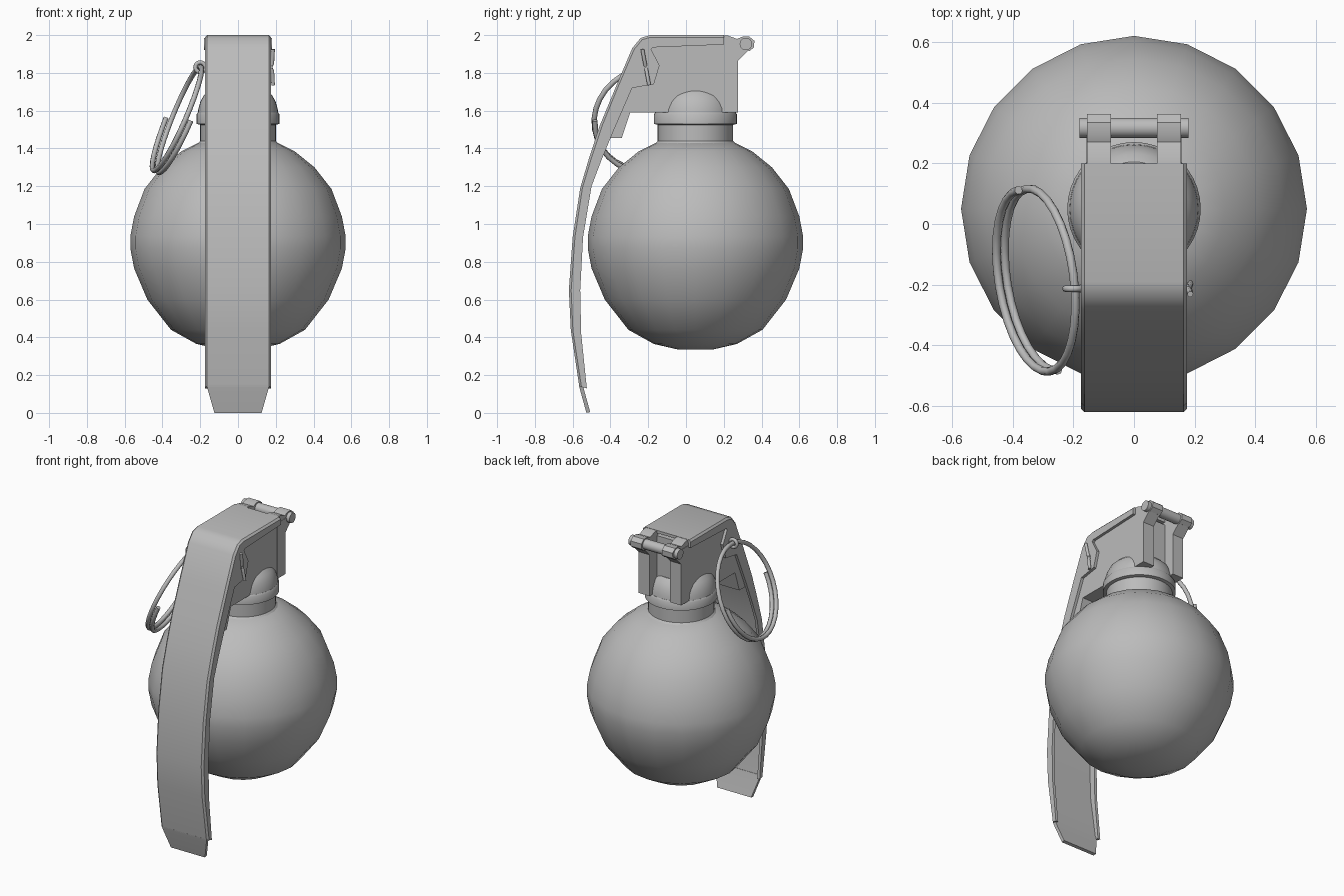
import bpy, bmesh
from math import sin, cos, pi, radians
from mathutils import Vector

if "Cube" in bpy.data.objects:
    bpy.data.objects.remove(bpy.data.objects["Cube"], do_unlink=True)

# One painted-metal colour for everything
grey = bpy.data.materials.new("plain_grey")
grey.use_nodes = True
GREY = (0.5, 0.5, 0.5, 1)
grey.diffuse_color = GREY
for node in grey.node_tree.nodes:
    if node.type == 'BSDF_PRINCIPLED':
        node.inputs["Base Color"].default_value = GREY

AXIS_Y = 0.05  # centre line of the round body


def link(name, mesh):
    obj = bpy.data.objects.new(name, mesh)
    bpy.context.scene.collection.objects.link(obj)
    mesh.materials.clear()
    mesh.materials.append(grey)
    return obj


def finish(name, bm, angle=35):
    """Smooth shading, with edges sharper than the angle kept hard."""
    bmesh.ops.recalc_face_normals(bm, faces=bm.faces)
    for f in bm.faces:
        f.smooth = True
    for e in bm.edges:
        e.smooth = e.calc_face_angle(0) < radians(angle)
    mesh = bpy.data.meshes.new(name)
    bm.to_mesh(mesh)
    bm.free()
    return link(name, mesh)


def loft(name, sections, closed=True, angle=35):
    """Skin closed sections of equal point count and cap both ends."""
    bm = bmesh.new()
    rings = [[bm.verts.new(p) for p in s] for s in sections]
    n = len(rings[0])
    for a, b in zip(rings, rings[1:]):
        for i in range(n):
            j = (i + 1) % n
            bm.faces.new((a[i], a[j], b[j], b[i]))
    if closed:
        bm.faces.new(rings[0])
        bm.faces.new(rings[-1])
    return finish(name, bm, angle)


def lathe(name, profile, sides, angle=35):
    """Turn an (r, z) profile around the vertical centre line."""
    turns = [2 * pi * i / sides for i in range(sides)]
    return loft(name, [[(r * cos(t), AXIS_Y + r * sin(t), z) for t in turns]
                       for r, z in profile], angle=angle)


def plate(name, outline, x0, x1, bevel=0.0):
    """Extrude a (y, z) outline from x0 to x1."""
    obj = loft(name, [[(x, y, z) for y, z in outline] for x in (x0, x1)])
    if bevel:
        mod = obj.modifiers.new("soft_edges", 'BEVEL')
        mod.width = bevel
        mod.segments = 2
    return obj


def wire(name, points, radius, cyclic=False):
    """Round wire along a path."""
    curve = bpy.data.curves.new(name, 'CURVE')
    curve.dimensions = '3D'
    curve.bevel_depth = radius
    curve.bevel_resolution = 2
    curve.use_fill_caps = True
    spline = curve.splines.new('POLY')
    spline.points.add(len(points) - 1)
    for p, co in zip(spline.points, points):
        p.co = (*co, 1)
    spline.use_cyclic_u = cyclic
    spline.use_smooth = True
    return link(name, curve)


# Round body, faceted in plan but smooth shaded, with a faint waist band
lathe("ball_body", [
    (0.09, 0.335), (0.22, 0.365), (0.355, 0.44), (0.48, 0.6), (0.55, 0.765),
    (0.57, 0.87), (0.57, 0.935), (0.55, 1.04), (0.495, 1.185), (0.405, 1.3),
    (0.3, 1.385), (0.2, 1.435)], 20)

# Neck, collar and the rounded shoulder that pokes out around the head
lathe("neck", [(0.23, 1.41), (0.2, 1.44), (0.2, 1.54)], 40)
lathe("collar", [(0.2, 1.525), (0.22, 1.53), (0.22, 1.58), (0.213, 1.59)], 40)
lathe("shoulder", [(0.213, 1.585), (0.21, 1.61), (0.2, 1.645),
                   (0.182, 1.68), (0.155, 1.705)], 40)

# Fuze head block with its drooping front lip
plate("head_block", [
    (-0.22, 1.965), (0.2, 1.965), (0.2, 1.59), (-0.295, 1.59),
    (-0.34, 1.455), (-0.4, 1.455), (-0.41, 1.55), (-0.27, 1.9)], -0.155, 0.155)

# Rear posts and hinge hooks, one pair on each side of the open slot
for side, s in (("left", 1), ("right", -1)):
    plate(side + "_rear_post", [
        (0.19, 1.59), (0.275, 1.59), (0.275, 1.865), (0.34, 1.93),
        (0.3, 1.96), (0.19, 1.96)], s * 0.075, s * 0.157)
    plate(side + "_hinge_hook", [
        (0.185, 1.998), (0.22, 1.998), (0.27, 1.98), (0.3, 1.992),
        (0.335, 1.992), (0.362, 1.97), (0.36, 1.935), (0.335, 1.915),
        (0.3, 1.94), (0.185, 1.96)], s * 0.075, s * 0.155)

# Hinge pin
loft("hinge_pin", [[(x, 0.317 + 0.033 * cos(2 * pi * i / 16),
                     1.953 + 0.033 * sin(2 * pi * i / 16)) for i in range(16)]
                   for x in (-0.18, 0.18)])

# Safety lever: a channel lofted through (outer y, z, flange edge y, z) stations
stations = [
    (0.2, 2.0, 0.2, 1.95), (-0.19, 2.0, -0.175, 1.935),
    (-0.24, 1.985, -0.185, 1.925), (-0.285, 1.93, -0.14, 1.84),
    (-0.37, 1.73, -0.17, 1.74), (-0.378, 1.71, -0.285, 1.72),
    (-0.455, 1.525, -0.385, 1.49), (-0.51, 1.36, -0.445, 1.345),
    (-0.56, 1.19, -0.5, 1.2), (-0.6, 0.93, -0.545, 0.93),
    (-0.62, 0.65, -0.56, 0.65), (-0.61, 0.44, -0.555, 0.42),
    (-0.565, 0.14, -0.525, 0.13)]
HALF, THICK, CORNER = 0.175, 0.018, 0.012


def channel(oy, oz, iy, iz):
    outer, edge = Vector((oy, oz)), Vector((iy, iz))
    inward = (edge - outer).normalized()
    web, round_off = outer + inward * THICK, outer + inward * CORNER
    half = [(HALF - CORNER, outer), (HALF, round_off), (HALF, edge),
            (HALF - THICK, edge), (HALF - THICK, web)]
    mirrored = [(-x, p) for x, p in reversed(half)]
    return [(x, p.x, p.y) for x, p in half + mirrored]


loft("safety_lever", [channel(*s) for s in stations], angle=40)

# Tapered flat tip of the lever
loft("lever_tip", [[(-w, y, z), (w, y, z), (w, y + 0.02, z + 0.004),
                    (-w, y + 0.02, z + 0.004)]
                   for w, y, z in ((0.165, -0.566, 0.145), (0.158, -0.559, 0.115),
                                   (0.125, -0.527, 0.0))])

# Split pin: eye, shaft and two legs splayed against the lever
PIN_Y, PIN_Z = -0.213, 1.83
wire("pin_eye", [(-0.2 + 0.026 * cos(2 * pi * i / 14), PIN_Y,
                  PIN_Z + 0.026 * sin(2 * pi * i / 14)) for i in range(14)],
     0.011, cyclic=True)
wire("pin_shaft", [(-0.18, PIN_Y, PIN_Z), (0.182, PIN_Y, PIN_Z)], 0.013)
for name, up in (("pin_upper_leg", 1), ("pin_lower_leg", -1)):
    wire(name, [(0.172, PIN_Y, PIN_Z), (0.182, PIN_Y - up * 0.004, PIN_Z + up * 0.02),
                (0.186, PIN_Y - up * 0.018, PIN_Z + up * 0.095)], 0.01)

# Pull ring: one and a half turns of wire, doubled along its lower half
centre = Vector((-0.315, -0.185, 1.555))
forward, upward = Vector((0.045, -0.3, 0)), Vector((0.115, 0.02, 0.278))
normal = Vector((0.93, 0.15, -0.36)).normalized()
STEPS = 48
ring = []
for i in range(STEPS + 1):
    k = i / STEPS
    t = 3 * pi * k
    ring.append(centre + forward * cos(t) - upward * sin(t)
                + normal * (0.022 - 0.044 * k))
wire("pull_ring", ring, 0.014)
